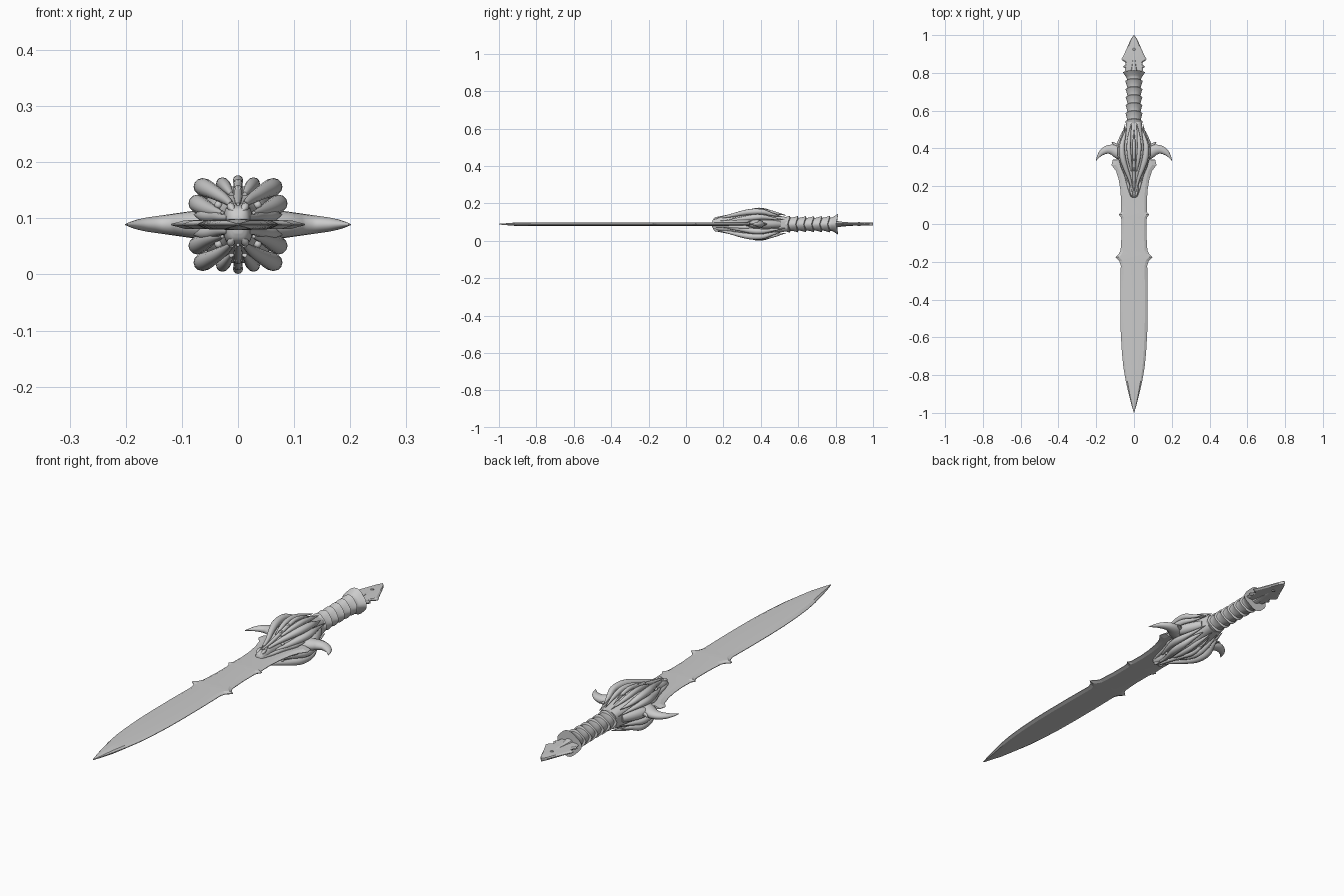
import bpy, bmesh, math
from mathutils import Vector

if "Cube" in bpy.data.objects:
    bpy.data.objects.remove(bpy.data.objects["Cube"])

MID = 0.089  # height of the sword's centre plane


def finish(name, bm, mirror="", angle=35):
    bmesh.ops.recalc_face_normals(bm, faces=bm.faces)
    me = bpy.data.meshes.new(name)
    bm.to_mesh(me)
    bm.free()
    ob = bpy.data.objects.new(name, me)
    bpy.context.collection.objects.link(ob)
    ob.location.z = MID
    if mirror:
        m = ob.modifiers.new("mirror", "MIRROR")
        m.use_axis = [a in mirror for a in "xyz"]
        m.use_mirror_merge = False
    bpy.ops.object.select_all(action="DESELECT")
    ob.select_set(True)
    bpy.context.view_layer.objects.active = ob
    bpy.ops.object.shade_smooth_by_angle(angle=math.radians(angle))
    return ob


def skin(name, rings, mirror="", angle=35):
    """Join a list of equal-sized point rings into a capped solid."""
    bm = bmesh.new()
    vs = [[bm.verts.new(p) for p in r] for r in rings]
    n = len(vs[0])
    for a, b in zip(vs, vs[1:]):
        for i in range(n):
            j = (i + 1) % n
            bm.faces.new((a[i], a[j], b[j], b[i]))
    bm.faces.new(vs[0])
    bm.faces.new(vs[-1])
    return finish(name, bm, mirror, angle)


def smooth(rows, steps=5):
    """Catmull-Rom interpolation of tuples."""
    rows = [Vector(r) for r in rows]
    out = []
    for k in range(len(rows) - 1):
        p0, p1, p2 = rows[max(k - 1, 0)], rows[k], rows[k + 1]
        p3 = rows[min(k + 2, len(rows) - 1)]
        for s in range(steps):
            t = s / steps
            out.append(0.5 * (2 * p1 + (p2 - p0) * t + (2 * p0 - 5 * p1 + 4 * p2 - p3) * t * t
                              + (3 * p1 - p0 - 3 * p2 + p3) * t ** 3))
    return out + [rows[-1]]


def spike(name, path, mirror, sides=12, flat=1.0):
    """Tapering curved horn; path rows are (x, y, z, radius)."""
    bm_rows = smooth([r[:3] for r in path])
    rad = [v[0] for v in smooth([(r[3], 0) for r in path])]
    rings = []
    for k, p in enumerate(bm_rows):
        t = (bm_rows[min(k + 1, len(bm_rows) - 1)] - bm_rows[max(k - 1, 0)]).normalized()
        side = t.cross(Vector((0, 0, 1))).normalized()
        up = side.cross(t)
        r = max(rad[k], 0.0008)
        rings.append([p + side * r * math.cos(a) + up * r * flat * math.sin(a)
                      for a in (math.tau * i / sides for i in range(sides))])
    return skin(name, rings, mirror)


def blade_ring(w, y, h, bevel=0.8):
    e = 0.0012
    top = [(w, y, e), (w * bevel, y, h * 0.75), (0, y, h), (-w * bevel, y, h * 0.75), (-w, y, e)]
    return top + [(x, yy, -z) for x, yy, z in reversed(top)]


# Blade: flattened section with a central ridge and two pairs of barbs
outline = [(.001, -1), (.014, -.955), (.028, -.9), (.044, -.83), (.056, -.76), (.064, -.68),
           (.070, -.58), (.072, -.48), (.072, -.35), (.070, -.22), (.078, -.195), (.099, -.176),
           (.080, -.158), (.071, -.14), (.066, -.06), (.066, .02), (.069, .035), (.081, .05),
           (.070, .06), (.068, .12), (.072, .18), (.081, .235), (.095, .28), (.119, .312),
           (.112, .34), (.085, .325), (.06, .35)]
outline[-2] = (.09, .342)
skin("blade", [blade_ring(w, y, min(.010, .002 + (y + 1) * .08)) for w, y in outline], angle=8)

# Creature head and collar: one body seen on both faces of the blade
head = smooth([(.140, .010, .016), (.150, .021, .032), (.18, .027, .039), (.22, .028, .043),
               (.255, .037, .049), (.29, .053, .058), (.33, .061, .066), (.38, .066, .073),
               (.43, .064, .070), (.48, .053, .053), (.54, .043, .040)], 4)
rings = []
for y, w, h in head:
    ring = []
    for i in range(40):
        a = math.tau * i / 40
        k = 1 + .07 * math.cos(4 * a + math.pi)
        ring.append((w * k * math.cos(a), y, h * k * math.sin(a)))
    rings.append(ring)
skin("dragon_head", rings)

# Head details, repeated on all four quarters
spike("brow_horn", [(.012, .19, .036, .005), (.024, .24, .046, .009), (.044, .295, .058, .013),
                    (.060, .35, .066, .016), (.064, .41, .066, .014), (.053, .46, .052, .009),
                    (.040, .51, .042, .001)], "xz")
spike("crown_horn", [(.012, .28, .054, .004), (.022, .34, .068, .010), (.028, .40, .073, .011),
                     (.025, .46, .064, .009), (.014, .535, .047, .001)], "xz")
spike("cheek_fin", [(.028, .22, .020, .004), (.050, .29, .026, .012), (.070, .36, .036, .016),
                    (.072, .41, .038, .013), (.058, .47, .030, .007), (.047, .53, .022, .001)], "xz")
spike("jaw_ridge", [(.016, .155, .012, .006), (.029, .20, .012, .007), (.042, .26, .014, .010),
                    (.062, .31, .016, .010), (.078, .355, .018, .001)], "xz")
spike("nostril", [(.008, .148, .024, .003), (.013, .160, .032, .007), (.012, .185, .036, .001)], "xz")

# Eyes
bm = bmesh.new()
bmesh.ops.create_uvsphere(bm, u_segments=12, v_segments=8, radius=.007)
bmesh.ops.translate(bm, verts=bm.verts, vec=(.035, .258, .035))
finish("eye", bm, "xz", 60)

# Central crest with a row of scales
spike("snout_crest", [(0, .165, .036, .003), (0, .22, .043, .007), (0, .28, .056, .008),
                      (0, .34, .071, .008), (0, .39, .079, .009), (0, .44, .072, .007),
                      (0, .50, .050, .001)], "z")
for i, (y, z) in enumerate([(.30, .064), (.35, .075), (.40, .081), (.445, .071)]):
    spike(f"crest_scale_{i}", [(0, y - .03, z - .012, .001), (0, y - .008, z, .008),
                               (0, y + .03, z - .004, .001)], "z", 8, .8)

# Guard: swept side horns with a small back spur
spike("guard_horn", [(.040, .372, 0, .044), (.080, .378, 0, .034), (.110, .392, 0, .028),
                     (.140, .394, 0, .022), (.168, .380, 0, .016), (.188, .358, 0, .008),
                     (.201, .335, 0, .001)], "x", 16, .72)
spike("guard_spur", [(.055, .385, 0, .018), (.085, .408, 0, .013), (.105, .425, 0, .007),
                     (.119, .433, 0, .001)], "x", 10, .8)
spike("collar_wing", [(.035, .50, 0, .018), (.055, .455, 0, .022), (.072, .41, 0, .022),
                      (.085, .37, 0, .012), (.092, .345, 0, .001)], "x", 12, 1.0)

# Grip: overlapping chevron rings flaring at the end
SIDES, ROWS, COUNT = 32, 84, 7
rings = []
for k in range(ROWS + 1):
    u = k / ROWS
    ring = []
    for i in range(SIDES):
        a = math.tau * i / SIDES
        lean = .012 * abs(math.sin(a)) - .006
        saw = (u * COUNT) % 1 if k < ROWS else 1
        r = .035 + .009 * saw ** 1.6 + .004 * (2 * u - 1) ** 2
        r += .009 * max(0, u - .9) * 10
        r *= 1 + .06 * math.cos(4 * a) * saw
        ring.append((r * .98 * math.cos(a), .51 + .298 * u + lean, r * .95 * math.sin(a)))
    rings.append(ring)
skin("grip", rings, angle=40)

# Pommel: flat barbed arrowhead
arrow = [(.044, .79), (.048, .825), (.058, .832), (.046, .845), (.046, .856), (.064, .868),
         (.066, .874), (.054, .895), (.034, .94), (.016, .98), (.001, 1.0)]
skin("pommel_arrow", [blade_ring(w, y, .008, .85) for w, y in arrow], angle=15)
spike("pommel_ridge", [(0, .80, .008, .018), (0, .84, .006, .011), (0, .88, .006, .006),
                       (0, .93, .005, .001)], "z", 10, .6)
bm = bmesh.new()
bmesh.ops.create_cone(bm, cap_ends=True, segments=12, radius1=.008, radius2=.006, depth=.006)
bmesh.ops.translate(bm, verts=bm.verts, vec=(0, .925, .008))
finish("pommel_stud", bm, "z")
